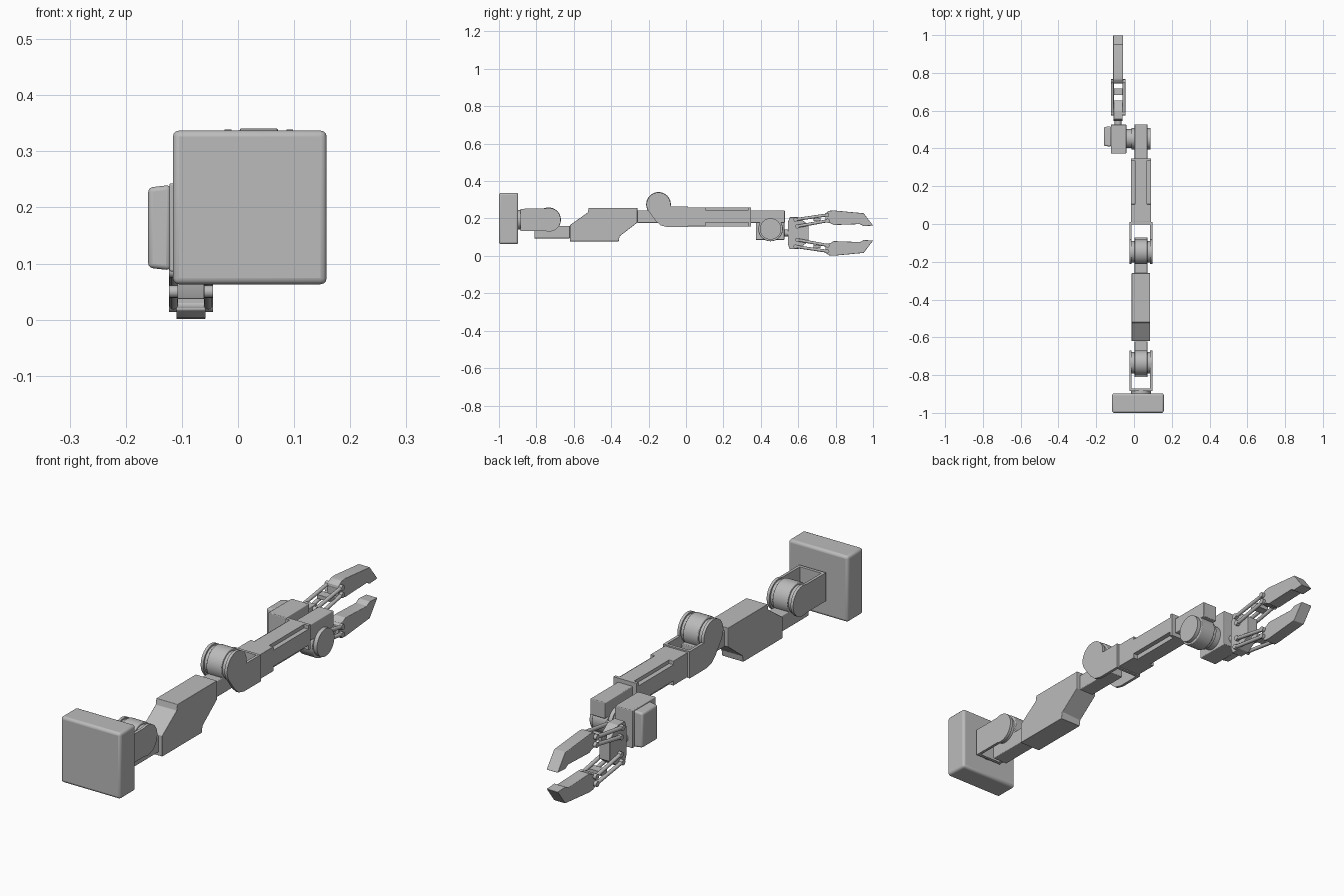
import bpy, bmesh, math
from mathutils import Vector

cube = bpy.data.objects.get("Cube")
if cube:
    bpy.data.objects.remove(cube, do_unlink=True)

grey = bpy.data.materials.new("grey metal")
grey.use_nodes = True
GREY = (0.5, 0.5, 0.5, 1)
grey.diffuse_color = GREY
grey.node_tree.nodes["Principled BSDF"].inputs["Base Color"].default_value = GREY

AX = 0.037      # centre line of the arm
HX = -0.084     # centre line of the hand
HZ = 0.122      # height of the hand axis


def finish(name, bm, bevel=0, smooth=False):
    bmesh.ops.recalc_face_normals(bm, faces=bm.faces[:])
    mesh = bpy.data.meshes.new(name)
    bm.to_mesh(mesh)
    bm.free()
    mesh.materials.append(grey)
    ob = bpy.data.objects.new(name, mesh)
    bpy.context.collection.objects.link(ob)
    if bevel:
        mod = ob.modifiers.new("Bevel", 'BEVEL')
        mod.width, mod.segments = bevel, 3
        mod.limit_method = 'ANGLE'
    if smooth or bevel:
        bpy.ops.object.select_all(action='DESELECT')
        ob.select_set(True)
        bpy.context.view_layer.objects.active = ob
        bpy.ops.object.shade_smooth_by_angle(angle=math.radians(32))
    return ob


def prism(name, pts, x0, x1, bevel=0, smooth=False):
    """Side profile of (y, z) points extruded along x."""
    bm = bmesh.new()
    face = bm.faces.new([bm.verts.new((x0, y, z)) for y, z in pts])
    out = bmesh.ops.extrude_face_region(bm, geom=[face])["geom"]
    for v in out:
        if isinstance(v, bmesh.types.BMVert):
            v.co.x = x1
    return finish(name, bm, bevel, smooth)


def box(name, x0, x1, y0, y1, z0, z1, bevel=0):
    return prism(name, [(y0, z0), (y1, z0), (y1, z1), (y0, z1)], x0, x1, bevel)


def rod(name, a, b, radius, sides=40, bevel=0):
    """Cylinder between two points."""
    a, b = Vector(a), Vector(b)
    bm = bmesh.new()
    bmesh.ops.create_cone(bm, cap_ends=True, segments=sides, radius1=radius,
                          radius2=radius, depth=(b - a).length)
    turn = (b - a).to_track_quat('Z', 'Y').to_matrix().to_4x4()
    turn.translation = (a + b) / 2
    bm.transform(turn)
    return finish(name, bm, bevel, True)


def arc(cy, cz, r, start, end, n=24):
    angles = [math.radians(start + (end - start) * i / n) for i in range(n + 1)]
    return [(cy + r * math.cos(t), cz + r * math.sin(t)) for t in angles]


def joint(name, y, z, out, up):
    """Link bar with a drum; out = side of the link root, up = side of the bar."""
    ya, yb = sorted((y + out * 0.114, y - out * 0.076))
    za, zb = sorted((z + up * 0.032, z + up * 0.099))
    box(name + "_link", AX - 0.034, AX + 0.034, ya, yb, za, zb, 0.003)
    rod(name + "_drum", (AX - 0.05, y, z), (AX + 0.05, y, z), 0.057)
    rod(name + "_drum_band", (AX - 0.034, y, z), (AX + 0.034, y, z), 0.066, bevel=0.003)


def fork(name, profile):
    for side, s in (("left", 1), ("right", -1)):
        prism(f"{name}_{side}_plate", profile, AX + s * 0.049, AX + s * 0.061, smooth=True)


# Base block, flange and shoulder fork
box("base_block", -0.116, 0.158, -1, -0.897, 0.063, 0.337, 0.011)
rod("base_flange", (AX, -0.9, 0.193), (AX, -0.876, 0.193), 0.052)
box("shoulder_fork_back", AX - 0.061, AX + 0.061, -0.885, -0.872, 0.134, 0.252)
fork("shoulder_fork", [(-0.885, 0.134)] + arc(-0.733, 0.193, 0.063, -110, 110)
     + [(-0.885, 0.252)])
joint("shoulder", -0.735, 0.193, 1, -1)

# Upper arm body
prism("upper_arm", [(-0.62, 0.078), (-0.36, 0.078), (-0.355, 0.105), (-0.26, 0.178),
                    (-0.26, 0.257), (-0.52, 0.257), (-0.525, 0.232), (-0.62, 0.165)],
      AX - 0.049, AX + 0.049, 0.002)

# Elbow joint and fork
joint("elbow", -0.147, 0.275, -1, -1)
fork("elbow_fork", arc(-0.147, 0.275, 0.064, -9, 215)
     + [(-0.16, 0.185), (-0.135, 0.163), (-0.1, 0.154), (0.01, 0.154), (0.01, 0.265)])
box("elbow_fork_back", AX - 0.061, AX + 0.061, -0.002, 0.01, 0.154, 0.265)

# Forearm with side rails
box("forearm_root", AX - 0.053, AX + 0.053, 0.01, 0.105, 0.158, 0.26, 0.002)
box("forearm_core", AX - 0.033, AX + 0.033, 0.1, 0.34, 0.158, 0.26)
box("forearm_rails", AX - 0.053, AX + 0.053, 0.1, 0.34, 0.178, 0.245)
box("forearm_end", AX - 0.053, AX + 0.053, 0.335, 0.348, 0.158, 0.26)

# Wrist joint and motor
joint("wrist", 0.452, 0.144, -1, 1)
rod("wrist_shaft", (-0.045, 0.452, 0.144), (AX, 0.452, 0.144), 0.05)
box("wrist_housing", -0.122, -0.041, 0.373, 0.526, 0.086, 0.243, 0.003)
cap = box("wrist_motor_cap", -0.16, -0.12, 0.41, 0.517, 0.088, 0.24, 0.008)
for v in cap.data.vertices:
    if v.co.x < -0.15:
        v.co.y += (0.463 - v.co.y) * 0.06
        v.co.z += (0.164 - v.co.z) * 0.06
rod("hand_shaft", (HX, 0.52, HZ), (HX, 0.56, HZ), 0.018)

# Palm
half = [(0.545, 0.06), (0.555, 0.085), (0.6, 0.085), (0.655, 0.045)]
palm = half + [(y, -z) for y, z in reversed(half)]
prism("palm", [(y, HZ + z) for y, z in palm], HX - 0.024, HX + 0.024, 0.002)

# Two mirrored fingers, each carried by two pairs of parallel bars
finger = [(0.745, 0.06), (0.745, 0.105), (0.765, 0.119), (0.79, 0.121), (0.95, 0.106),
          (1, 0.04), (0.95, 0.037), (0.93, 0.048), (0.79, 0.043), (0.775, 0.052)]
bars = {"outer": ((0.585, 0.072), (0.755, 0.097)),
        "inner": ((0.595, 0.036), (0.757, 0.066))}
for level, s in (("upper", 1), ("lower", -1)):
    prism(level + "_finger", [(y, HZ + s * z) for y, z in finger],
          HX - 0.026, HX + 0.026, 0.002)
    for kind, ((y0, z0), (y1, z1)) in bars.items():
        z0, z1 = HZ + s * z0, HZ + s * z1
        for side, d in (("left", 0.031), ("right", -0.031)):
            rod(f"{level}_{kind}_{side}_bar", (HX + d, y0, z0), (HX + d, y1, z1), 0.008, 12)
        for end, y, z in (("palm", y0, z0), ("finger", y1, z1)):
            rod(f"{level}_{kind}_{end}_pin", (HX - 0.039, y, z), (HX + 0.039, y, z), 0.011, 16)
    ym, zm = 0.7, HZ + s * 0.072
    box(level + "_bar_bridge", HX - 0.03, HX + 0.03, ym - 0.018, ym + 0.018,
        zm - 0.008, zm + 0.008)
